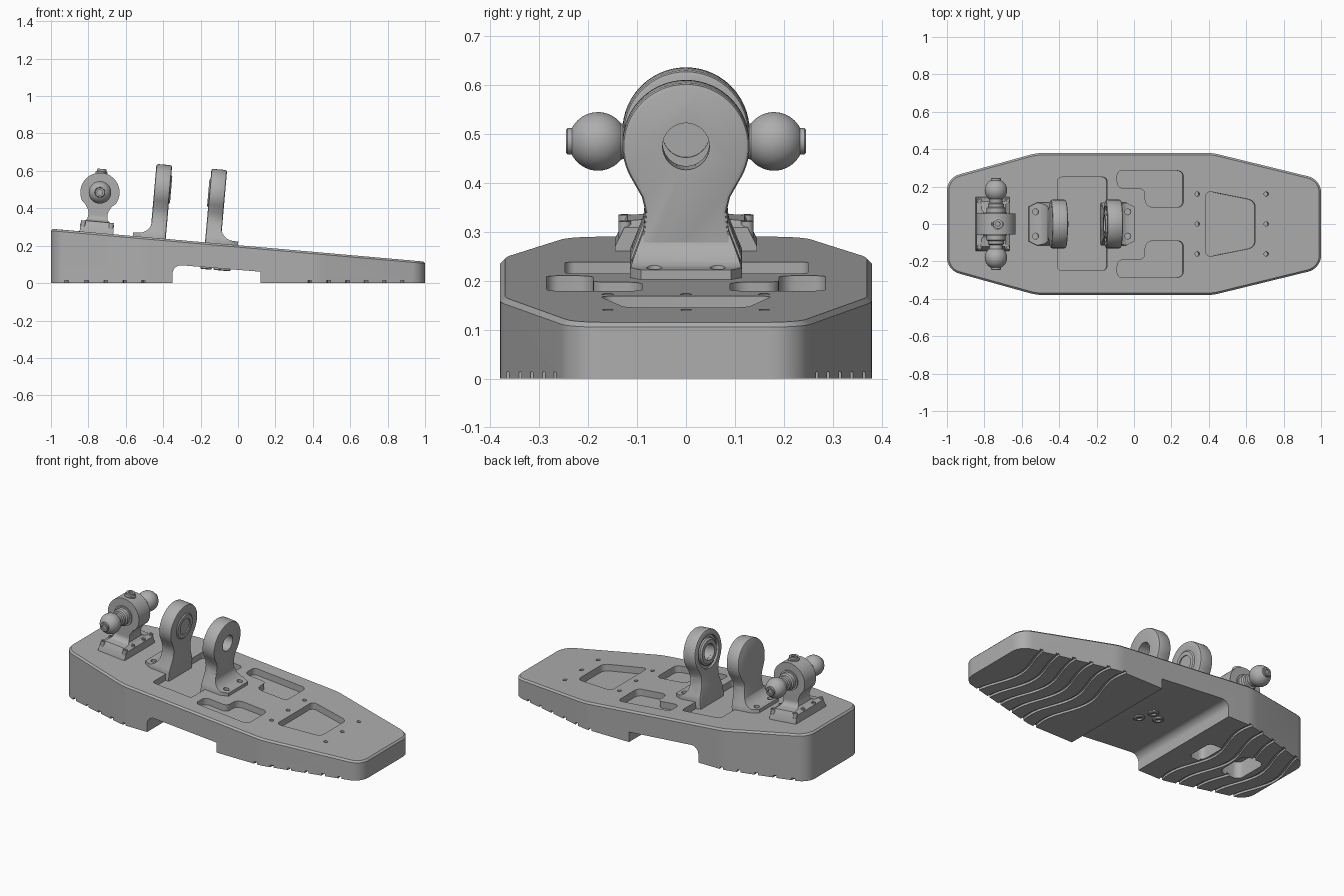
import bpy, bmesh, math
from mathutils import Matrix, Vector

cube = bpy.data.objects.get("Cube")
if cube:
    bpy.data.objects.remove(cube, do_unlink=True)

grey = bpy.data.materials.new("machined grey")
grey.use_nodes = True
grey.diffuse_color = (0.42, 0.42, 0.42, 1)
grey.node_tree.nodes["Principled BSDF"].inputs["Base Color"].default_value = (0.42, 0.42, 0.42, 1)

XY = Matrix.Identity(4)
YZ = Matrix(((0, 0, 1, 0), (1, 0, 0, 0), (0, 1, 0, 0), (0, 0, 0, 1)))
XZ = Matrix(((1, 0, 0, 0), (0, 0, 1, 0), (0, 1, 0, 0), (0, 0, 0, 1)))
MID, SLOPE = 0.2025, math.radians(5)
DECK = Matrix.Translation((0, 0, MID)) @ Matrix.Rotation(SLOPE, 4, 'Y')
parts = []


def finish(name, bm, matrix):
    bm.transform(matrix)
    bmesh.ops.recalc_face_normals(bm, faces=bm.faces)
    mesh = bpy.data.meshes.new(name)
    bm.to_mesh(mesh)
    bm.free()
    mesh.materials.append(grey)
    obj = bpy.data.objects.new(name, mesh)
    bpy.context.collection.objects.link(obj)
    return obj


def prisms(name, outlines, lo, hi, matrix=XY, bevel=0):
    """Extrude flat outlines from lo to hi, optionally rounding the cap edges."""
    bm = bmesh.new()
    for pts in outlines:
        face = bm.faces.new([bm.verts.new((p[0], p[1], lo)) for p in pts])
        ext = bmesh.ops.extrude_face_region(bm, geom=[face], use_keep_orig=True)
        top = [v for v in ext["geom"] if isinstance(v, bmesh.types.BMVert)]
        bmesh.ops.translate(bm, verts=top, vec=(0, 0, hi - lo))
    bmesh.ops.recalc_face_normals(bm, faces=bm.faces)
    if bevel:
        rims = [e for e in bm.edges if abs(e.verts[0].co.z - e.verts[1].co.z) < 1e-6]
        bmesh.ops.bevel(bm, geom=rims, offset=bevel, segments=2, profile=0.5, affect='EDGES')
    return finish(name, bm, matrix)


def lathe(name, profile, matrix, steps=40, closed=False):
    """Turn (radius, height) points about the local z axis."""
    bm = bmesh.new()
    vs = [bm.verts.new((r, 0, h)) for r, h in profile]
    es = [bm.edges.new(p) for p in zip(vs, vs[1:])]
    if closed:
        es.append(bm.edges.new((vs[-1], vs[0])))
    bmesh.ops.spin(bm, geom=vs + es, cent=(0, 0, 0), axis=(0, 0, 1), angle=math.tau, steps=steps)
    bmesh.ops.remove_doubles(bm, verts=bm.verts, dist=1e-5)
    obj = finish(name, bm, matrix)
    parts.append(obj)
    return obj


def boolean(obj, cutter, op='DIFFERENCE'):
    mod = obj.modifiers.new("cut", 'BOOLEAN')
    mod.operation, mod.solver, mod.object = op, 'EXACT', cutter
    bpy.context.view_layer.objects.active = obj
    bpy.ops.object.modifier_apply(modifier=mod.name)
    bpy.data.objects.remove(cutter, do_unlink=True)


def rounded(corners, n=6):
    """Fillet a polygon given as (x, y, radius)."""
    out = []
    for i, (x, y, r) in enumerate(corners):
        p = Vector((x, y))
        if not r:
            out.append(p)
            continue
        a = (Vector(corners[i - 1][:2]) - p).normalized()
        b = (Vector(corners[(i + 1) % len(corners)][:2]) - p).normalized()
        half = a.angle(b) / 2
        c = p + (a + b).normalized() * r / math.sin(half)
        s, e = p + a * r / math.tan(half) - c, p + b * r / math.tan(half) - c
        w = s.angle(e)
        out += [c + (s * math.sin(w * (1 - k / n)) + e * math.sin(w * k / n)) / math.sin(w)
                for k in range(n + 1)]
    return out


def circle(x, y, r, n=32):
    return [(x + r * math.cos(math.tau * k / n), y + r * math.sin(math.tau * k / n)) for k in range(n)]


def box(x0, x1, y0, y1, r):
    return rounded([(x0, y0, r), (x1, y0, r), (x1, y1, r), (x0, y1, r)])


def eye_outline(cz, r, lower):
    """Round eye on a waisted stem, symmetric about the vertical axis."""
    arc = [(r * math.cos(a), cz + r * math.sin(a))
           for a in (math.radians(-30 + 6 * k) for k in range(21))]
    right = lower[::-1] + arc
    return right + [(-x, y) for x, y in right[-2::-1]]


# Base plate: wedge with a sloped, chamfered top
half = [(-1, -0.247, 0.09), (-0.52, -0.38, 0.3), (0.42, -0.38, 0.3), (1, -0.238, 0.09)]
base = prisms("base_plate", [rounded(half + [(x, -y, r) for x, y, r in half[::-1]], 8)], 0, 1)
bm = bmesh.new()
bm.from_mesh(base.data)
for v in bm.verts:
    if v.co.z > 0.5:
        v.co.z = MID - math.tan(SLOPE) * v.co.x
rim = [e for e in bm.edges if min(v.co.z for v in e.verts) > 0.05]
bmesh.ops.bevel(bm, geom=rim, offset=0.01, segments=1, affect='EDGES')
bm.to_mesh(base.data)
bm.free()
parts.append(base)

# Arch under the middle
arch = rounded([(-0.35, -0.1, 0), (-0.35, 0.099, 0.045), (0.12, 0.061, 0), (0.12, -0.1, 0)])
boolean(base, prisms("arch_cutter", [arch], -0.6, 0.6, XZ))

# Pockets in the deck
ell = [(-0.09, 0.285, 0.025), (-0.09, 0.19, 0.035), (0.06, 0.19, 0.03), (0.06, 0.09, 0.04),
       (0.265, 0.09, 0.03), (0.265, 0.285, 0.03)]
pockets = [rounded(ell), rounded([(x, -y, r) for x, y, r in ell]),
           box(-0.41, -0.145, -0.247, 0.25, 0.02),
           rounded([(0.385, -0.178, 0.025), (0.65, -0.125, 0.04),
                    (0.65, 0.125, 0.04), (0.385, 0.178, 0.025)])]
boolean(base, prisms("pocket_cutter", pockets, -0.04, 0.2, DECK))
holes = [circle(x, y, 0.012, 16) for x in (0.34, 0.71) for y in (-0.16, 0, 0.16)]
boolean(base, prisms("hole_cutter", holes, -0.05, 0.2, DECK))

# Wavy tread grooves and recesses underneath
grooves = []
for x0 in [-0.95 + 0.105 * k for k in range(5)] + [0.36 + 0.097 * k for k in range(6)]:
    path = [(x0 - 0.035 * math.cos(y * math.tau / 0.6), y) for y in (-0.42 + 0.03 * k for k in range(29))]
    grooves.append([(x - 0.01, y) for x, y in path] + [(x + 0.01, y) for x, y in path[::-1]])
boolean(base, prisms("groove_cutter", grooves, -0.1, 0.013))
recess = [box(-0.56, -0.46, -0.09, 0.09, 0.03), box(-0.83, -0.69, -0.11, 0.11, 0.04)]
boolean(base, prisms("recess_cutter", recess, -0.1, 0.1))

# Screws in the arch ceiling
for x, y in ((-0.07, -0.04), (-0.1, 0.045), (-0.17, 0)):
    lathe("arch_screw", [(0, 0.02), (0.03, 0.02), (0.03, -0.006), (0.025, -0.01), (0.015, -0.01),
                         (0.012, 0), (0, 0)],
          Matrix.Translation((x, y, 0.07 - 0.081 * x)) @ Matrix.Rotation(SLOPE, 4, 'Y'), 24)

# Pair of eye brackets with bearings facing each other
outline = eye_outline(0.265, 0.13, [(0.09, 0.16), (0.083, 0.13), (0.087, 0.09), (0.11, 0.03),
                                    (0.115, 0.015), (0.115, -0.06)])
side = [(-0.03, -0.05, 0), (0.135, -0.05, 0), (0.135, 0.02, 0), (0.038, 0.02, 0.07),
        (0.038, 0.13, 0), (-0.03, 0.13, 0)]
foot_plan = [(-0.05, -0.2), (0.06, -0.2), (0.06, -0.13), (0.14, -0.09),
             (0.14, 0.09), (0.06, 0.13), (0.06, 0.2), (-0.05, 0.2)]
for label, u, s in (("rear", -0.43, -1), ("front", -0.135, 1)):
    place = DECK @ Matrix.Translation((u, 0, 0)) @ Matrix.Diagonal((s, 1, 1, 1))
    plate = prisms(label + "_eye_plate", [outline], -0.042, 0.042, place @ YZ, 0.01)
    boolean(plate, prisms("bore_cutter", [circle(0, 0.265, 0.048)], -0.2, 0.2, place @ YZ))
    boolean(plate, prisms("bearing_cutter", [circle(0, 0.265, 0.098, 40)], -0.1, -0.028, place @ YZ))
    foot = prisms(label + "_eye_foot", [rounded(side)], -0.2, 0.2, place @ XZ)
    boolean(foot, prisms("foot_outline", [outline], -0.2, 0.2, place @ YZ), 'INTERSECT')
    boolean(foot, prisms("foot_plan", [foot_plan], -0.2, 0.5, place), 'INTERSECT')
    boolean(foot, prisms("foot_hole_cutter", [circle(0.1, y, 0.016, 20) for y in (-0.065, 0.065)],
                         0.005, 0.2, place))
    parts.extend((plate, foot))
    lathe(label + "_bearing", [(0.048, -0.02), (0.048, -0.048), (0.07, -0.048), (0.08, -0.04), (0.08, -0.02)],
          place @ Matrix.Translation((0, 0, 0.265)) @ YZ, closed=True)

# Ball joint bracket at the heel
place = DECK @ Matrix.Translation((-0.76, 0, 0))
body = prisms("ball_bracket", [eye_outline(0.217, 0.105, [(0.07, 0.145), (0.055, 0.12), (0.05, 0.1),
              (0.055, 0.07), (0.07, 0.058), (0.09, 0.048), (0.09, -0.03)])], -0.3, 0.3, place @ XZ)
across = [(0.055, 0.4, 0), (0.055, 0.065, 0.03), (0.12, 0.06, 0), (0.145, 0.01, 0), (0.145, -0.05, 0)]
boolean(body, prisms("bracket_profile", [rounded(across + [(-y, z, r) for y, z, r in across[::-1]])],
                     -0.3, 0.3, place @ YZ), 'INTERSECT')
parts.append(body)
for x in (-0.075, 0.075):
    for y in (-0.125, -0.05, 0.05, 0.125):
        lathe("bracket_bolt", [(0, 0), (0.013, 0), (0.013, 0.06), (0.006, 0.06), (0.006, 0.052), (0, 0.052)],
              place @ Matrix.Translation((x, y, 0)), 16)
lathe("top_plug", [(0, 0.3), (0.032, 0.3), (0.032, 0.326), (0.025, 0.33), (0.025, 0.343), (0.012, 0.343),
                   (0.012, 0.328), (0, 0.328)], place)

# Stepped pin with a ball on each side
ball = [(0.06 * math.sin(a), 0.18 - 0.06 * math.cos(a))
        for a in (math.radians(38 + 6 * k) for k in range(20))]
pin = [(0, 0), (0.06, 0), (0.06, 0.062), (0.05, 0.062), (0.05, 0.085), (0.042, 0.092), (0.042, 0.108),
       (0.034, 0.112)] + ball + [(0.027, 0.23), (0.027, 0.242), (0.024, 0.245), (0.015, 0.245),
                                 (0.015, 0.235), (0, 0.235)]
for label, turn in (("left", -90), ("right", 90)):
    lathe(label + "_ball_pin", pin, place @ Matrix.Translation((0, 0, 0.217))
          @ Matrix.Rotation(math.radians(turn), 4, 'X'))

# Smooth curved faces, keep edges crisp
bpy.ops.object.select_all(action='DESELECT')
for obj in parts:
    obj.select_set(True)
bpy.context.view_layer.objects.active = base
bpy.ops.object.shade_smooth_by_angle(angle=math.radians(30))
